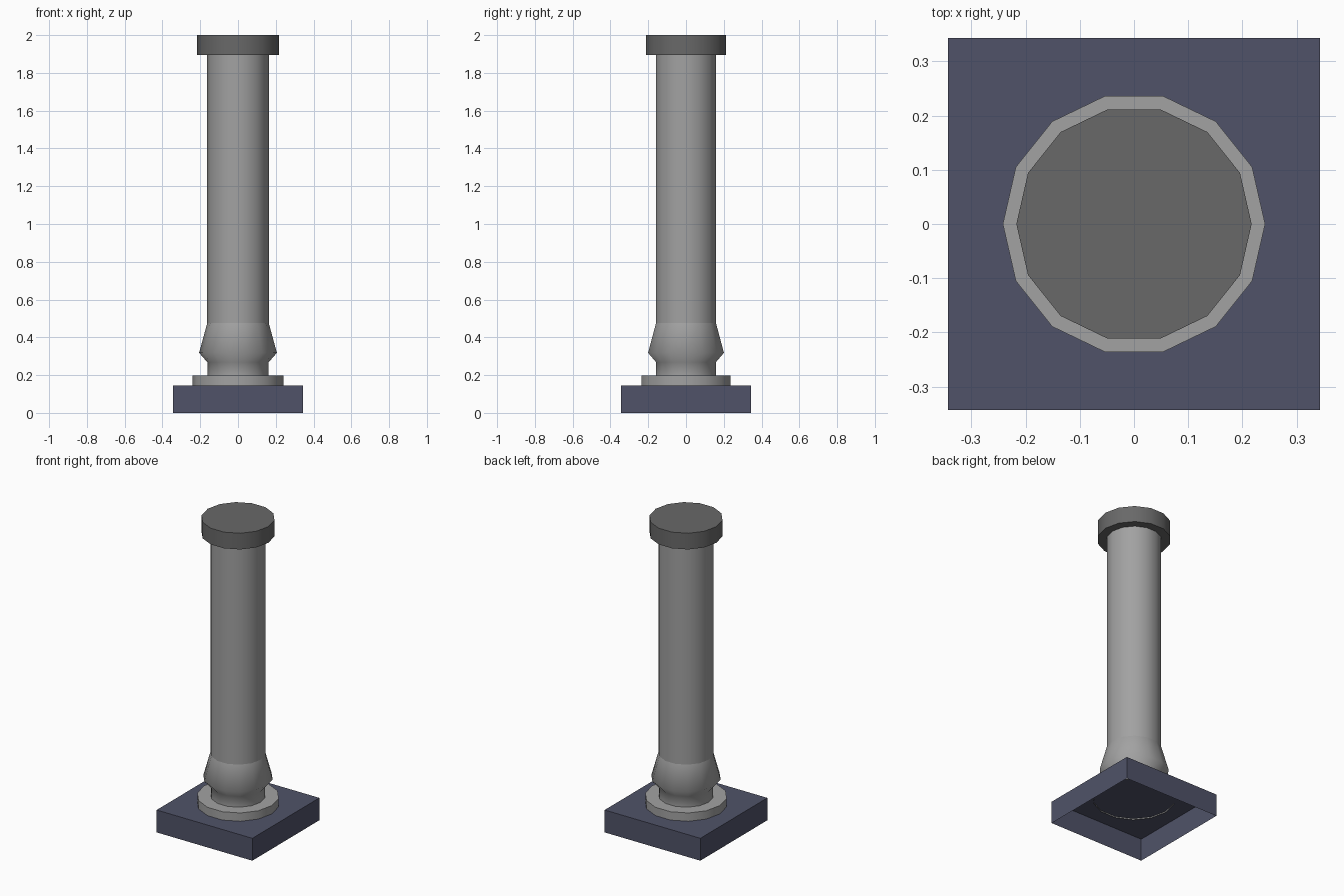
import bpy, bmesh, math

cube = bpy.data.objects.get("Cube")
if cube:
    bpy.data.objects.remove(cube, do_unlink=True)

SIDES = 14


def material(name, rgb):
    mat = bpy.data.materials.new(name)
    mat.use_nodes = True
    mat.diffuse_color = (*rgb, 1)
    mat.node_tree.nodes["Principled BSDF"].inputs["Base Color"].default_value = (*rgb, 1)
    return mat


def finish(name, bm, mat, angle):
    bmesh.ops.recalc_face_normals(bm, faces=bm.faces)
    # open shells can be flipped: make sure the normals point away from the axis
    if sum(f.normal.dot(f.calc_center_median() * f.calc_area()) for f in bm.faces
           if abs(f.normal.z) < 0.9) < 0:
        bmesh.ops.reverse_faces(bm, faces=bm.faces)
    mesh = bpy.data.meshes.new(name)
    bm.to_mesh(mesh)
    bm.free()
    mesh.materials.append(mat)
    obj = bpy.data.objects.new(name, mesh)
    bpy.context.collection.objects.link(obj)
    bpy.ops.object.select_all(action="DESELECT")
    obj.select_set(True)
    bpy.context.view_layer.objects.active = obj
    bpy.ops.object.shade_smooth_by_angle(angle=math.radians(angle))
    return obj


def turned(name, profile, mat, angle=30, cap_bottom=False, cap_top=False):
    """Spin a (radius, height) profile around the vertical axis."""
    bm = bmesh.new()
    rings = []
    for r, z in profile:
        rings.append([bm.verts.new((r * math.cos(math.tau * i / SIDES),
                                    r * math.sin(math.tau * i / SIDES), z))
                      for i in range(SIDES)])
    for low, high in zip(rings, rings[1:]):
        for i in range(SIDES):
            j = (i + 1) % SIDES
            bm.faces.new((low[i], low[j], high[j], high[i]))
    if cap_bottom:
        bm.faces.new(rings[0][::-1])
    if cap_top:
        bm.faces.new(rings[-1])
    return finish(name, bm, mat, angle)


stone = material("light grey", (0.36, 0.36, 0.36))
dark = material("dark grey", (0.14, 0.14, 0.14))
slate = material("slate blue", (0.08, 0.086, 0.14))

# Square plinth, a thin shell open underneath
bm = bmesh.new()
bmesh.ops.create_cube(bm, size=1)
for v in bm.verts:
    v.co = (v.co.x * 0.686, v.co.y * 0.686, (v.co.z + 0.5) * 0.145)
bm.faces.ensure_lookup_table()
bottom = min(bm.faces, key=lambda f: f.calc_center_median().z)
bmesh.ops.delete(bm, geom=[bottom], context="FACES_ONLY")
finish("plinth", bm, slate, 30)

# Flange, its open lower rim just passing through the plinth
turned("flange", [(0.242, 0.137), (0.242, 0.199)], stone, cap_top=True)

# Neck and flared collar, softly shaded
turned("collar", [(0.162, 0.199), (0.162, 0.268), (0.206, 0.318), (0.163, 0.475)],
       stone, angle=70)

# Straight shaft and its cap
turned("shaft", [(0.163, 0.475), (0.163, 1.9)], stone)
turned("cap", [(0.217, 1.895), (0.217, 2.0)], dark, cap_bottom=True, cap_top=True)
